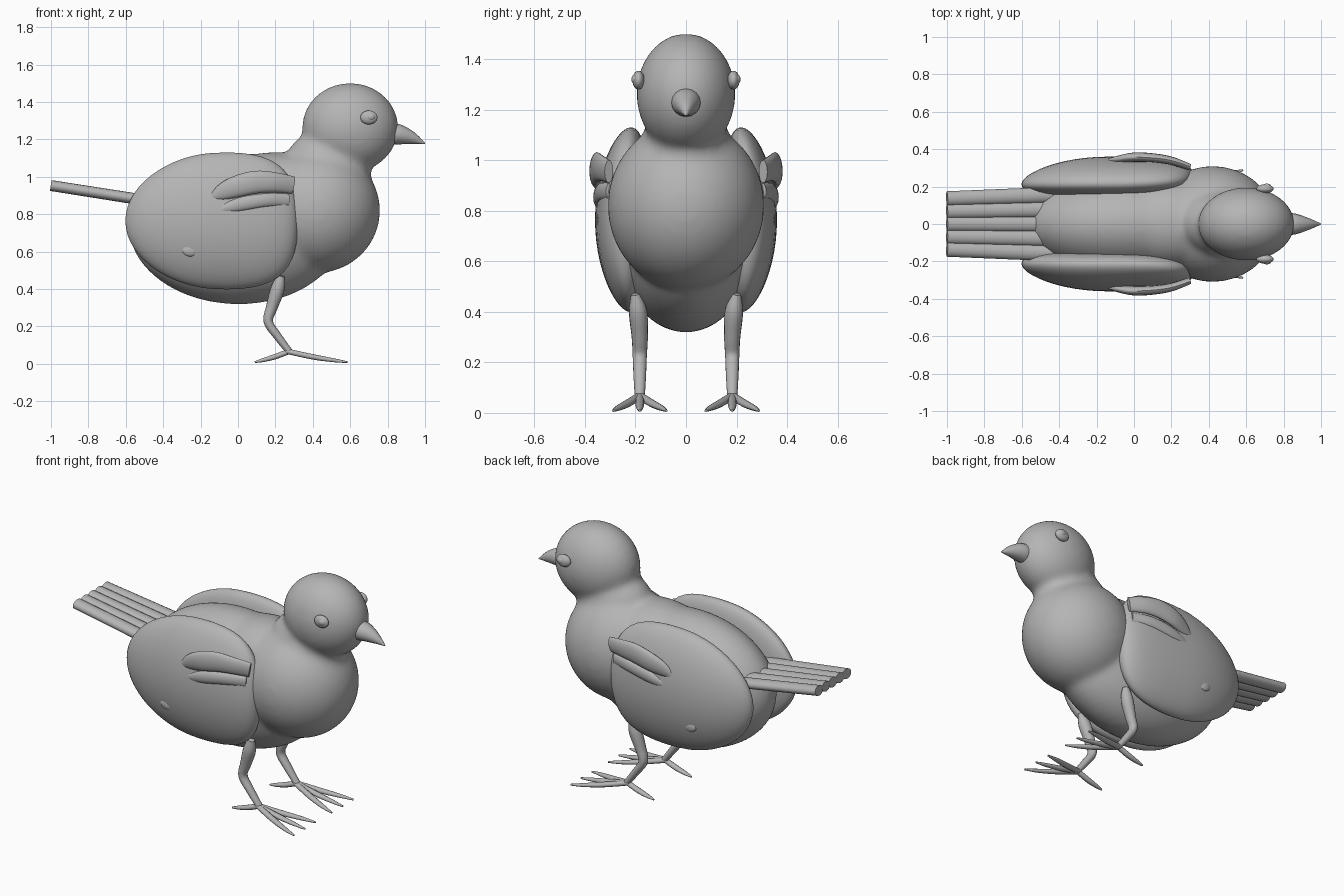
import bpy, bmesh, math
from mathutils import Vector, Matrix

cube = bpy.data.objects.get("Cube")
if cube:
    bpy.data.objects.remove(cube, do_unlink=True)

grey = bpy.data.materials.new("plain grey")
grey.use_nodes = True
COLOUR = (0.46, 0.46, 0.46, 1)
grey.diffuse_color = COLOUR
grey.node_tree.nodes["Principled BSDF"].inputs["Base Color"].default_value = COLOUR


def finish(name, bm):
    bmesh.ops.recalc_face_normals(bm, faces=bm.faces)
    mesh = bpy.data.meshes.new(name)
    bm.to_mesh(mesh)
    bm.free()
    for poly in mesh.polygons:
        poly.use_smooth = True
    mesh.set_sharp_from_angle(angle=math.radians(50))
    mesh.materials.append(grey)
    obj = bpy.data.objects.new(name, mesh)
    bpy.context.collection.objects.link(obj)
    return obj


def add_ellipsoid(bm, centre, radii, tilt=0):
    matrix = (Matrix.Translation(centre) @ Matrix.Rotation(math.radians(tilt), 4, 'Y')
              @ Matrix.Diagonal((*radii, 1)))
    return bmesh.ops.create_uvsphere(bm, u_segments=48, v_segments=28,
                                     radius=1, matrix=matrix)["verts"]


def ellipsoid(name, centre, radii, tilt=0):
    bm = bmesh.new()
    add_ellipsoid(bm, centre, radii, tilt)
    return finish(name, bm)


def spline(points, steps):
    """Smooth path through rows of x, y, z, side radius, height radius."""
    rows = [points[0], *points, points[-1]]
    out = []
    for a, b, c, d in zip(rows, rows[1:], rows[2:], rows[3:]):
        for s in range(steps):
            t = s / steps
            out.append([q + t / 2 * (r - p + t * (2 * p - 5 * q + 4 * r - e
                        + t * (3 * (q - r) + e - p)))
                        for p, q, r, e in zip(a, b, c, d)])
    return out + [list(points[-1])]


def loft(name, points, steps=5, sides=16):
    path = spline(points, steps)
    spots = [Vector(row[:3]) for row in path]
    bm = bmesh.new()
    rings = []
    for i, row in enumerate(path):
        along = (spots[min(i + 1, len(path) - 1)] - spots[max(i - 1, 0)]).normalized()
        side = Vector((0, 1, 0))
        side = (side - along * side.dot(along)).normalized()
        up = along.cross(side)
        ring = []
        for k in range(sides):
            a = math.tau * k / sides
            ring.append(bm.verts.new(spots[i] + side * row[3] * math.cos(a)
                                     + up * row[4] * math.sin(a)))
        rings.append(ring)
    for low, high in zip(rings, rings[1:]):
        for k in range(sides):
            n = (k + 1) % sides
            bm.faces.new((low[k], low[n], high[n], high[k]))
    bm.faces.new(rings[0])
    bm.faces.new(rings[-1])
    return finish(name, bm)


# Body, shoulders, chest, neck and head fused into one soft skin
bm = bmesh.new()
add_ellipsoid(bm, (-0.01, 0, 0.723), (0.575, 0.285, 0.405), 2)
add_ellipsoid(bm, (0.2, 0, 0.92), (0.34, 0.235, 0.212))
add_ellipsoid(bm, (0.42, 0, 0.82), (0.34, 0.31, 0.335))
add_ellipsoid(bm, (0.48, 0, 1.04), (0.235, 0.18, 0.2), 20)
add_ellipsoid(bm, (0.6, 0, 1.262), (0.258, 0.196, 0.24))
body = finish("body", bm)
remesh = body.modifiers.new("fuse", 'REMESH')
remesh.mode = 'VOXEL'
remesh.voxel_size = 0.016
remesh.use_smooth_shade = True
smooth = body.modifiers.new("soften", 'SMOOTH')
smooth.factor = 0.5
smooth.iterations = 18

# Beak
loft("beak", [(0.81, 0, 1.228, 0.057, 0.057), (0.86, 0, 1.226, 0.056, 0.054),
              (0.93, 0, 1.207, 0.033, 0.034), (1.0, 0, 1.177, 0.003, 0.003)])

# Tail feathers
for i in range(-2, 3):
    loft(f"tail_feather_{i + 3}", [(-0.42, i * 0.078, 0.862, 0.043, 0.03),
                                   (-1.0, i * 0.068, 0.953, 0.039, 0.029)])

for side, label in ((1, "left"), (-1, "right")):
    # Eye with raised pupil
    ellipsoid(f"{label}_eye", (0.7, side * 0.188, 1.317), (0.046, 0.024, 0.037))
    ellipsoid(f"{label}_pupil", (0.71, side * 0.2, 1.32), (0.024, 0.016, 0.02))

    # Folded wing, blunt at the front and curling in around the body
    bm = bmesh.new()
    for v in add_ellipsoid(bm, (0, 0, 0), (1, 1, 1)):
        x, y, z = v.co
        if x > 0:
            x *= 1 + 0.6 * (1 - x)
        v.co = (-0.14 + 0.462 * x,
                side * (0.252 + 0.108 * y - 0.04 * max(-x, 0) ** 2 - 0.035 * z * z),
                0.764 + 0.363 * z + 0.03 * x * z)
    finish(f"{label}_wing", bm)

    # Covert feathers on the wing
    upper = [(0.295, 0.305, 0.955, 0.018, 0.046), (0.2, 0.338, 0.97, 0.022, 0.053),
             (0.1, 0.354, 0.972, 0.024, 0.06), (0, 0.357, 0.95, 0.025, 0.058),
             (-0.08, 0.346, 0.92, 0.02, 0.045), (-0.145, 0.335, 0.885, 0.01, 0.016)]
    lower = [(0.27, 0.302, 0.875, 0.016, 0.034), (0.15, 0.336, 0.875, 0.02, 0.036),
             (0, 0.347, 0.85, 0.02, 0.036), (-0.14, 0.341, 0.81, 0.008, 0.012)]
    for name, rows in (("upper", upper), ("lower", lower)):
        loft(f"{label}_{name}_covert", [(x, side * y, z, w, h) for x, y, z, w, h in rows])
    ellipsoid(f"{label}_rear_wing_bump", (-0.26, side * 0.326, 0.605), (0.04, 0.014, 0.03), 15)
    ellipsoid(f"{label}_front_wing_bump", (0.195, side * 0.305, 0.645), (0.012, 0.012, 0.02))

    # Leg
    y = side * 0.183
    loft(f"{label}_leg", [(0.23, side * 0.2, 0.47, 0.018, 0.02), (0.212, side * 0.19, 0.4, 0.036, 0.037),
                          (0.18, y, 0.3, 0.032, 0.031), (0.162, y, 0.225, 0.028, 0.025),
                          (0.21, y, 0.15, 0.025, 0.022), (0.275, y, 0.065, 0.02, 0.018)])

    # Toes
    for toe, x, spread in (("middle", 0.585, 0), ("outer", 0.583, 0.105),
                           ("inner", 0.583, -0.105), ("back", 0.09, 0)):
        end = y + side * spread
        dx = x - 0.27
        loft(f"{label}_{toe}_toe", [(0.27 - dx * 0.04, y, 0.068, 0.016, 0.015),
                                    (0.27 + dx * 0.4, y + (end - y) * 0.45, 0.038, 0.018, 0.015),
                                    (0.27 + dx * 0.75, y + (end - y) * 0.8, 0.02, 0.014, 0.011),
                                    (x, end, 0.009, 0.005, 0.005)], sides=10)
